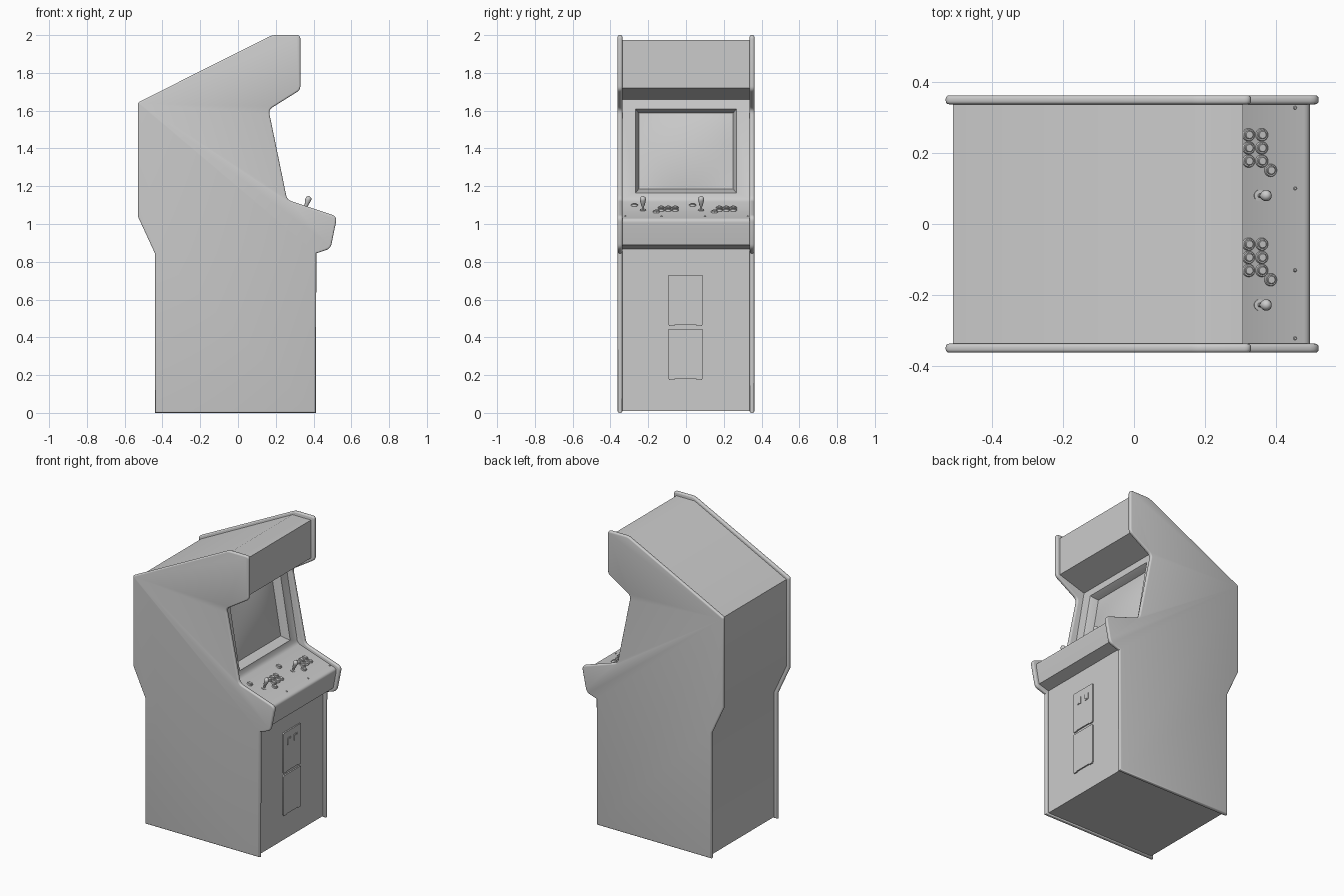
import bpy, bmesh, math
from mathutils import Vector, Matrix

if "Cube" in bpy.data.objects:
    bpy.data.objects.remove(bpy.data.objects["Cube"])


def finish(bm, name, angle=35):
    bmesh.ops.recalc_face_normals(bm, faces=bm.faces)
    me = bpy.data.meshes.new(name)
    bm.to_mesh(me)
    bm.free()
    me.shade_smooth()
    me.set_sharp_from_angle(angle=math.radians(angle))
    ob = bpy.data.objects.new(name, me)
    bpy.context.collection.objects.link(ob)
    return ob


def rounded(points, steps=5):
    """Turn (x, z, radius) corners into an outline with rounded corners."""
    out = []
    for i, (x, z, r) in enumerate(points):
        p = Vector((x, z))
        if r == 0:
            out.append(p)
            continue
        a = p + (Vector(points[i - 1][:2]) - p).normalized() * r
        b = p + (Vector(points[(i + 1) % len(points)][:2]) - p).normalized() * r
        for k in range(steps + 1):
            t = k / steps
            out.append(a * (1 - t) ** 2 + p * 2 * t * (1 - t) + b * t * t)
    return out


def extrude_profile(points, y0, y1, rim=0):
    """Extrude an xz outline along y, optionally rounding its rim."""
    bm = bmesh.new()
    face = bm.faces.new([bm.verts.new((p.x, y0, p.y)) for p in rounded(points)])
    res = bmesh.ops.extrude_face_region(bm, geom=[face], use_keep_orig=True)
    bmesh.ops.translate(bm, vec=(0, y1 - y0, 0),
                        verts=[g for g in res["geom"] if isinstance(g, bmesh.types.BMVert)])
    bmesh.ops.recalc_face_normals(bm, faces=bm.faces)
    if rim:
        edges = [e for e in bm.edges if abs(e.verts[0].co.y - e.verts[1].co.y) < 1e-5]
        bmesh.ops.bevel(bm, geom=edges, offset=rim, segments=3, profile=0.5, affect='EDGES')
    return bm


def box(name, center, size, bevel=0.0):
    bm = bmesh.new()
    bmesh.ops.create_cube(bm, size=1, matrix=Matrix.Translation(center) @ Matrix.Diagonal((*size, 1)))
    if bevel:  # round the corners seen from the front
        edges = [e for e in bm.edges if abs(e.verts[0].co.x - e.verts[1].co.x) > 1e-5]
        bmesh.ops.bevel(bm, geom=edges, offset=bevel, segments=3, profile=0.5, affect='EDGES')
    return finish(bm, name)


def lathe(name, profile, matrix, segments=20):
    """Revolve (radius, height) points around local z."""
    bm = bmesh.new()
    verts = [bm.verts.new((r, 0, h)) for r, h in profile]
    edges = [bm.edges.new(pair) for pair in zip(verts, verts[1:])]
    bmesh.ops.spin(bm, geom=verts + edges, cent=(0, 0, 0), axis=(0, 0, 1),
                   angle=2 * math.pi, steps=segments)
    bmesh.ops.remove_doubles(bm, verts=bm.verts, dist=1e-5)
    ob = finish(bm, name)
    ob.matrix_world = matrix
    return ob


# Side panels with rounded edge moulding
SIDE = [(-0.44, 0, 0), (0.412, 0, 0), (0.415, 0.845, 0), (0.49, 0.87, 0.025),
        (0.525, 1.04, 0.03), (0.26, 1.128, 0.025), (0.162, 1.605, 0.025), (0.33, 1.71, 0.02),
        (0.33, 2.0, 0.02), (0.18, 2.0, 0.02), (-0.53, 1.643, 0.01), (-0.53, 1.04, 0), (-0.44, 0.845, 0)]
for label, y0, y1 in (("left", -0.362, -0.337), ("right", 0.337, 0.362)):
    finish(extrude_profile(SIDE, y0, y1, rim=0.009), label + "_side_panel")

# Cabinet body between the side panels
BODY = [(-0.42, 0.01, 0), (0.397, 0.01, 0), (0.397, 0.868, 0), (0.472, 0.89, 0),
        (0.498, 1.025, 0.02), (0.22, 1.118, 0), (0.205, 1.137, 0), (0.115, 1.66, 0),
        (0.307, 1.72, 0), (0.307, 1.975, 0), (0.17, 1.975, 0), (-0.51, 1.63, 0),
        (-0.51, 1.045, 0), (-0.42, 0.85, 0)]
bm = extrude_profile(BODY, -0.338, 0.338)

# Screen recess pushed into the sloping bezel face
bezel = min(bm.faces, key=lambda f: (f.calc_center_median() - Vector((0.16, 0, 1.398))).length)


def bezel_x(z):
    return 0.205 - (z - 1.137) * 0.09 / 0.523


for half, low, high, depth in ((0.268, 1.165, 1.608, 0), (0.262, 1.17, 1.602, 0.012),
                               (0.25, 1.185, 1.588, 0.055)):
    bmesh.ops.inset_region(bm, faces=[bezel], thickness=0.005)
    mid = bezel.calc_center_median().z
    for v in bezel.verts:
        z = high if v.co.z > mid else low
        v.co = (bezel_x(z) - depth, math.copysign(half, v.co.y), z)
finish(bm, "cabinet_body")

# Gently bulging screen glass
bm = bmesh.new()
N = 12
grid = [[None] * (N + 1) for _ in range(N + 1)]
for i in range(N + 1):
    for j in range(N + 1):
        u, w = 2 * i / N - 1, 2 * j / N - 1
        z = 1.387 + 0.2 * w
        bulge = 0.022 * (1 - u * u) * (1 - w * w)
        grid[i][j] = bm.verts.new((bezel_x(z) - 0.053 + bulge, 0.249 * u, z))
for i in range(N):
    for j in range(N):
        bm.faces.new((grid[i][j], grid[i + 1][j], grid[i + 1][j + 1], grid[i][j + 1]))
screen = finish(bm, "screen_glass")

# Controls sit square to the sloping panel
TILT = Matrix.Rotation(math.atan2(0.093, 0.278), 4, 'Y')


def on_panel(x, y):
    return Matrix.Translation((x, y, 1.118 - (x - 0.22) * 0.093 / 0.278)) @ TILT


BUTTON = [(0.018, -0.004), (0.018, 0.004), (0.016, 0.007), (0.013, 0.007), (0.013, 0.005),
          (0.012, 0.005), (0.012, 0.009), (0.01, 0.011), (0, 0.011)]
STICK = [(0.016, -0.002), (0.016, 0.003), (0.006, 0.004), (0.006, 0.02), (0.009, 0.026),
         (0.0155, 0.055), (0.016, 0.062), (0.013, 0.071), (0.007, 0.076), (0, 0.078)]
for player, base in (("left", -0.228), ("right", 0.08)):
    lathe(player + "_joystick", STICK, on_panel(0.353, base))
    spots = [(x, base + dy) for x in (0.322, 0.359) for dy in (0.097, 0.134, 0.171)]
    spots.append((0.384, base + 0.071))
    spots.append((0.28, base - 0.045))  # start button
    for k, (x, y) in enumerate(spots):
        lathe(f"{player}_button_{k + 1}", BUTTON, on_panel(x, y))

# Panel bolts
for k, y in enumerate((-0.322, -0.13, 0.1, 0.327)):
    lathe(f"panel_bolt_{k + 1}", [(0.005, -0.002), (0.005, 0.002), (0.003, 0.004), (0, 0.004)],
          on_panel(0.453, y), 10)

# Coin doors with slots and hinges
for label, z in (("upper", 0.598), ("lower", 0.312)):
    box(label + "_coin_door", (0.399, -0.003, z), (0.014, 0.186, 0.266), 0.008)
    for k, y in enumerate((-0.075, 0.07)):
        box(f"{label}_door_hinge_{k + 1}", (0.4, y, z - 0.133), (0.012, 0.03, 0.01), 0.003)
for k, y in enumerate((-0.036, 0.034)):
    box(f"coin_slot_frame_{k + 1}", (0.406, y, 0.662), (0.008, 0.034, 0.048), 0.004)
    box(f"coin_slot_{k + 1}", (0.409, y, 0.662), (0.006, 0.02, 0.034), 0.003)
